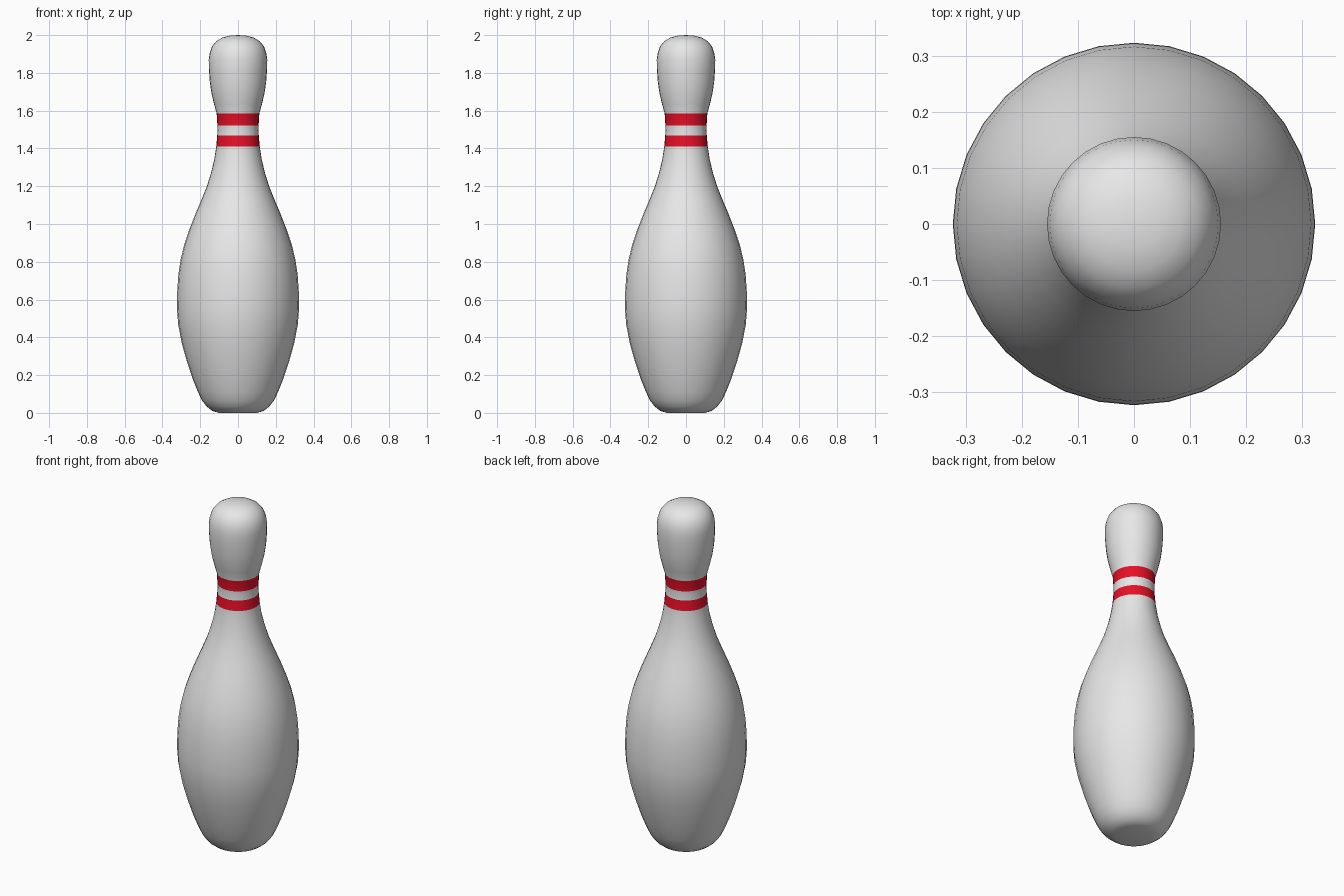
import bpy, bmesh, math

if "Cube" in bpy.data.objects:
    bpy.data.objects.remove(bpy.data.objects["Cube"])

SIDES = 32


def material(name, rgb):
    m = bpy.data.materials.new(name)
    m.diffuse_color = (*rgb, 1)
    m.use_nodes = True
    m.node_tree.nodes["Principled BSDF"].inputs["Base Color"].default_value = m.diffuse_color
    return m


white = material("white", (0.8, 0.8, 0.8))
red = material("red", (0.8, 0.005, 0.02))

# Half outline of the pin: (radius, height); stripe edges have their own rings
profile = [
    (0.10, 0.0), (0.135, 0.01), (0.165, 0.033), (0.19, 0.065), (0.212, 0.11),
    (0.24, 0.18), (0.27, 0.27), (0.298, 0.37), (0.317, 0.47), (0.323, 0.55),
    (0.322, 0.64), (0.316, 0.73), (0.304, 0.81), (0.285, 0.89), (0.258, 0.97),
    (0.227, 1.05), (0.193, 1.13), (0.165, 1.20), (0.143, 1.27), (0.126, 1.34),
    (0.115, 1.41), (0.11, 1.469), (0.108, 1.495), (0.109, 1.522), (0.113, 1.585),
    (0.127, 1.635), (0.14, 1.69), (0.149, 1.75), (0.154, 1.82), (0.155, 1.87),
    (0.15, 1.905), (0.138, 1.94), (0.115, 1.968), (0.083, 1.987), (0.043, 1.997),
]
stripes = [(1.41, 1.469), (1.522, 1.585)]

# Lathe the body
bm = bmesh.new()
rings = []
for r, z in profile:
    rings.append([bm.verts.new((r * math.cos(2 * math.pi * i / SIDES),
                                r * math.sin(2 * math.pi * i / SIDES), z))
                  for i in range(SIDES)])
for low, high in zip(rings, rings[1:]):
    for i in range(SIDES):
        j = (i + 1) % SIDES
        bm.faces.new((low[i], low[j], high[j], high[i]))

# Flat base and domed tip
bm.faces.new(rings[0][::-1])
tip = bm.verts.new((0, 0, 2.0))
for i in range(SIDES):
    bm.faces.new((rings[-1][i], rings[-1][(i + 1) % SIDES], tip))

# Red neck stripes chosen by height
for f in bm.faces:
    z = f.calc_center_median().z
    f.material_index = int(any(a < z < b for a, b in stripes))
    f.smooth = True

mesh = bpy.data.meshes.new("pin_body")
bm.to_mesh(mesh)
bm.free()
mesh.materials.append(white)
mesh.materials.append(red)
pin = bpy.data.objects.new("pin_body", mesh)
bpy.context.collection.objects.link(pin)
